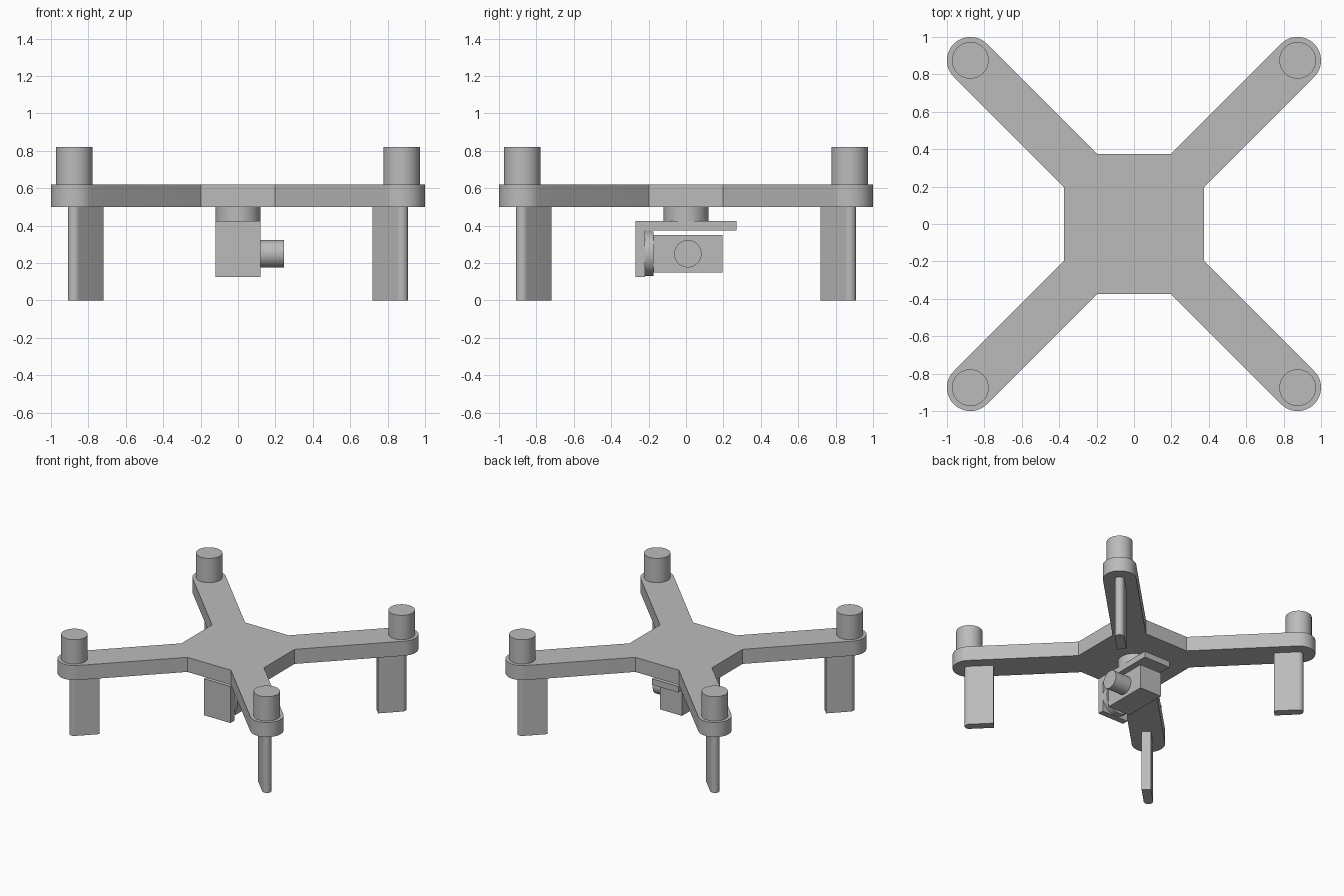
import bpy
import bmesh
from math import pi, cos, sin, sqrt
from mathutils import Matrix, Vector

cube = bpy.data.objects.get("Cube")
if cube:
    bpy.data.objects.remove(cube, do_unlink=True)

# One plain grey for everything
grey = bpy.data.materials.new("plain_grey")
grey.use_nodes = True
colour = (0.5, 0.5, 0.5, 1)
grey.diffuse_color = colour
grey.node_tree.nodes["Principled BSDF"].inputs["Base Color"].default_value = colour

ARM_TIP = 0.875     # x and y of each arm end
ARM_R = 0.125       # half width of an arm
DECK = 0.5          # underside of the frame
DECK_TOP = 0.62


def finish(name, bm):
    bmesh.ops.recalc_face_normals(bm, faces=bm.faces)
    mesh = bpy.data.meshes.new(name)
    bm.to_mesh(mesh)
    bm.free()
    mesh.materials.append(grey)
    obj = bpy.data.objects.new(name, mesh)
    bpy.context.collection.objects.link(obj)
    bpy.ops.object.select_all(action='DESELECT')
    obj.select_set(True)
    bpy.context.view_layer.objects.active = obj
    bpy.ops.object.shade_smooth_by_angle(angle=pi / 6)
    return obj


def prism(name, outline, z0, z1):
    bm = bmesh.new()
    face = bm.faces.new([bm.verts.new((p[0], p[1], z0)) for p in outline])
    new = bmesh.ops.extrude_face_region(bm, geom=[face])["geom"]
    top = [v for v in new if isinstance(v, bmesh.types.BMVert)]
    bmesh.ops.translate(bm, verts=top, vec=(0, 0, z1 - z0))
    return finish(name, bm)


def box(name, low, high):
    outline = [(low[0], low[1]), (high[0], low[1]), (high[0], high[1]), (low[0], high[1])]
    return prism(name, outline, low[2], high[2])


def cylinder(name, start, end, radius):
    start, end = Vector(start), Vector(end)
    axis = end - start
    turn = axis.to_track_quat('Z', 'Y').to_matrix().to_4x4()
    bm = bmesh.new()
    bmesh.ops.create_cone(bm, cap_ends=True, segments=48, radius1=radius, radius2=radius,
                          depth=axis.length,
                          matrix=Matrix.Translation((start + end) / 2) @ turn)
    return finish(name, bm)


def rounded_end(centre, radius, steps=24):
    # Half circle facing diagonally outward
    return [Vector((centre + radius * cos(a), centre + radius * sin(a)))
            for a in (-pi / 4 + pi * i / steps for i in range(steps + 1))]


def turned(points, quarter):
    spin = Matrix.Rotation(quarter * pi / 2, 2)
    return [spin @ p for p in points]


# Frame: square hub and four rounded diagonal arms in one plate
hub = 0.375
notch = hub - ARM_R * sqrt(2)
arm = [Vector((hub, notch))] + rounded_end(ARM_TIP, ARM_R) + [Vector((notch, hub))]
prism("frame", [p for q in range(4) for p in turned(arm, q)], DECK, DECK_TOP)

# Legs and motors on each arm
LEG_R = 0.035
inner = 0.745
offset = LEG_R / sqrt(2)
leg = rounded_end(ARM_TIP, LEG_R) + [Vector((inner - offset, inner + offset)),
                                     Vector((inner + offset, inner - offset))]
corners = ("back_left", "back_right", "front_right", "front_left")
for q, corner in enumerate(corners):
    prism(corner + "_leg", turned(leg, q), 0, DECK)
    x, y = turned([Vector((ARM_TIP, ARM_TIP))], q)[0]
    cylinder(corner + "_motor", (x, y, DECK_TOP), (x, y, 0.82), 0.098)

# Gimbal: swivel, angled bracket and tilt disc
cylinder("gimbal_swivel", (0, 0, 0.425), (0, 0, DECK), 0.12)
profile = [(-0.27, 0.125), (-0.22, 0.125), (-0.22, 0.375),
           (0.27, 0.375), (0.27, 0.425), (-0.27, 0.425)]
bracket = prism("gimbal_bracket", [Vector(p) for p in profile], -0.12, 0.12)
bracket.data.transform(Matrix(((0, 0, 1, 0), (1, 0, 0, 0), (0, 1, 0, 0), (0, 0, 0, 1))))
cylinder("tilt_disc", (0, -0.22, 0.25), (0, -0.175, 0.25), 0.12)

# Camera
box("camera_body", (-0.1, -0.175, 0.15), (0.1, 0.195, 0.35))
cylinder("camera_lens", (0.1, 0.01, 0.25), (0.245, 0.01, 0.25), 0.073)
